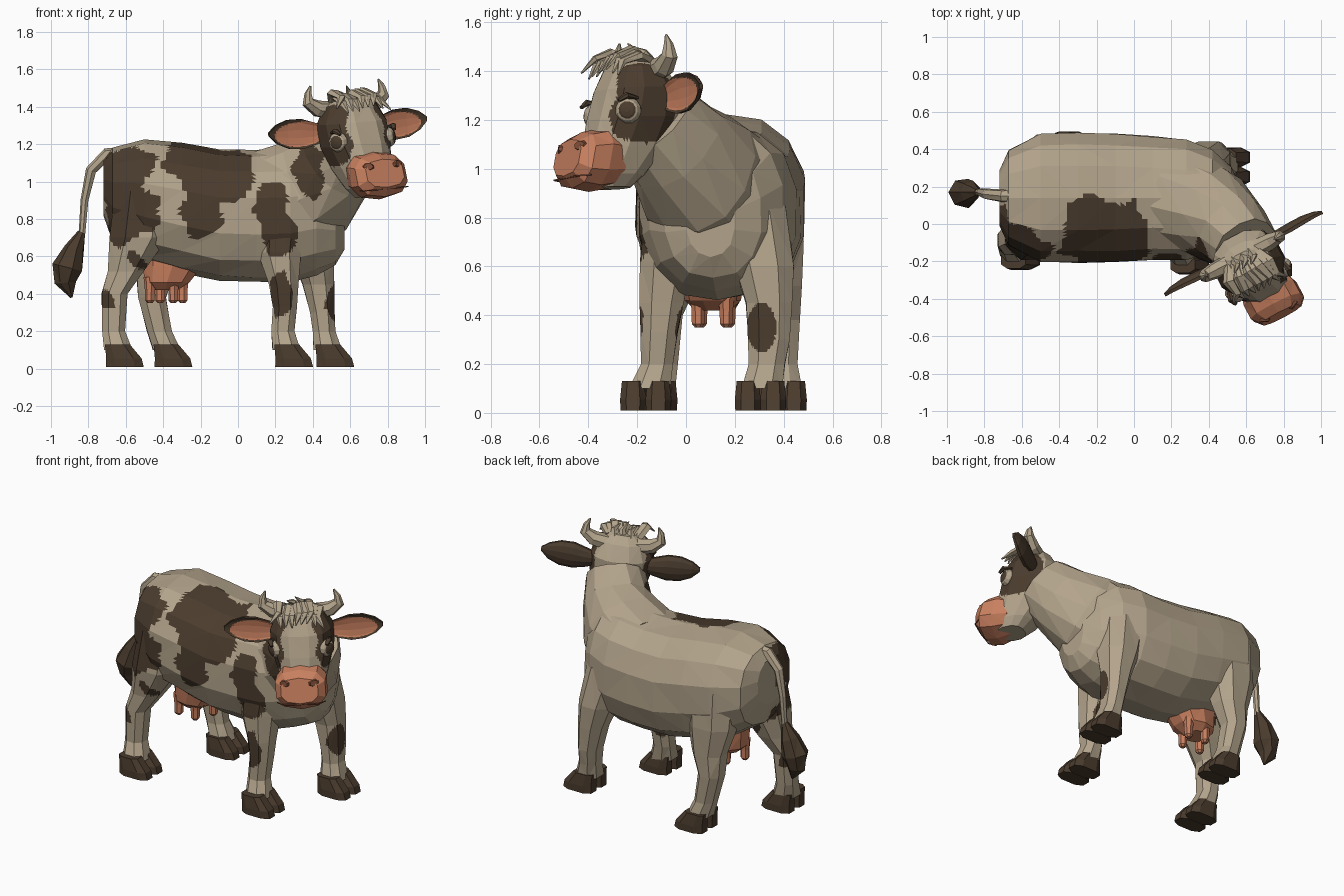
import bpy, bmesh, math, random
from mathutils import Vector as V

random.seed(4)


def material(name, rgb):
    m = bpy.data.materials.new(name)
    m.diffuse_color = (*rgb, 1)
    return m


CREAM, BROWN, PINK, ROSE = range(4)
MATS = [material("cream_hide", (0.45, 0.37, 0.26)), material("dark_brown_hide", (0.07, 0.045, 0.027)),
        material("pink_skin", (0.58, 0.215, 0.115)), material("nostril_rose", (0.22, 0.075, 0.04))]


def ring(c, a, b, n=10, p=2.0, jit=0.0):
    """Superellipse of n points around c spanned by half axes a and b."""
    c, a, b = V(c), V(a), V(b)
    pts = []
    for i in range(n):
        t = math.tau * (i + 0.5) / n
        co, si = math.cos(t), math.sin(t)
        k = 1 + random.uniform(-jit, jit)
        pts.append(c + a * math.copysign(abs(co) ** (2 / p), co) * k
                   + b * math.copysign(abs(si) ** (2 / p), si) * k)
    return pts


def loft(name, rings, mat=CREAM, paint=None, cuts=0, xf=None):
    """Skin rings, cap the ends, colour the faces by rule, then place with xf."""
    bm = bmesh.new()
    rows = [[bm.verts.new(p) for p in r] for r in rings]
    for r0, r1 in zip(rows, rows[1:]):
        for i in range(len(r0)):
            j = (i + 1) % len(r0)
            bm.faces.new((r0[i], r0[j], r1[j], r1[i]))
    bm.faces.new(rows[0][::-1])
    bm.faces.new(rows[-1])
    bmesh.ops.triangulate(bm, faces=bm.faces[:])
    if cuts:
        bmesh.ops.subdivide_edges(bm, edges=bm.edges[:], cuts=cuts, use_grid_fill=True)
    bmesh.ops.recalc_face_normals(bm, faces=bm.faces[:])
    for f in bm.faces:
        f.material_index = paint(f.calc_center_median(), f.normal) if paint else mat
    if xf:
        for v in bm.verts:
            v.co = xf(v.co)
        bmesh.ops.recalc_face_normals(bm, faces=bm.faces[:])
    me = bpy.data.meshes.new(name)
    bm.to_mesh(me)
    bm.free()
    for m in MATS:
        me.materials.append(m)
    ob = bpy.data.objects.new(name, me)
    bpy.context.collection.objects.link(ob)
    return ob


def tube(name, path, up=(0, 0, 1), n=8, p=2.0, jit=0.0, **kw):
    """Loft along (point, half width, half height) entries."""
    pts = [V(q[0]) for q in path]
    rings = []
    for i, (c, w, h) in enumerate(path):
        t = (pts[min(i + 1, len(pts) - 1)] - pts[max(i - 1, 0)]).normalized()
        side = t.cross(V(up)).normalized()
        rings.append(ring(c, side * w, side.cross(t) * h, n, p, jit))
    return loft(name, rings, **kw)


# Hide pattern: blobs (x, z, radius x, radius z) on the near side
BLOBS = [(-.64, 1.02, .13, .16), (-.55, .85, .14, .12), (-.61, .76, .10, .10), (-.53, 1.1, .10, .07),
         (-.12, 1.04, .21, .16), (-.19, .83, .11, .13), (-.30, 1.12, .10, .10), (-.16, 1.2, .17, .10),
         (.18, .85, .09, .16), (.23, .70, .09, .10), (.38, 1.06, .08, .15),
         (.23, .40, .06, .12), (-.71, .37, .045, .05), (-.55, .57, .045, .045)]


def hide(c, n):
    x, y, z = c
    if ((y - .31) / .06) ** 2 + ((z - .35) / .1) ** 2 < 1 and x > .46:
        return BROWN
    wx = x + .012 * math.sin(31 * z) + .008 * math.sin(53 * z + 1)
    wz = z + .012 * math.sin(29 * x + 2) + .008 * math.sin(47 * x)
    near = y < .13 + .03 * math.sin(20 * x)
    return BROWN if near and any(((wx - a) / r) ** 2 + ((wz - b) / s) ** 2 < 1
                                 for a, b, r, s in BLOBS) else CREAM


# Barrel of the body: x, centre y, centre z, half width, half height
BODY = [(-.72, .14, .97, .15, .15), (-.67, .14, .93, .26, .25), (-.5, .14, .90, .35, .33),
        (-.3, .14, .86, .355, .35), (-.1, .14, .82, .35, .355), (.1, .14, .815, .335, .355),
        (.28, .13, .82, .33, .36), (.42, .12, .84, .28, .34), (.52, .11, .81, .2, .26), (.57, .10, .79, .1, .15)]
loft("body", [ring((x, y, z), (0, w, 0), (0, 0, h), 14, 2.3, .015) for x, y, z, w, h in BODY],
     paint=hide, cuts=6)

# Neck turning towards the near side
tube("neck", [((.22, .13, .88), .29, .31), ((.42, .05, .98), .25, .28), ((.53, -.04, 1.09), .205, .225),
              ((.60, -.13, 1.2), .18, .19)], n=12, p=2.2, jit=.015, paint=hide, cuts=7)

# Legs (x, y, z, rx, ry) and hoof centres
LEGS = {
    "near_front": ([(.24, -.03, .88, .15, .14), (.22, -.08, .62, .125, .115), (.245, -.1, .45, .085, .095),
                    (.25, -.11, .33, .07, .08), (.24, -.12, .2, .065, .07), (.26, -.15, .1, .08, .09)], (.30, -.165)),
    "far_front": ([(.34, .28, .85, .15, .14), (.40, .32, .6, .12, .13), (.43, .34, .45, .09, .10),
                   (.45, .34, .3, .07, .09), (.46, .33, .2, .065, .08), (.48, .31, .1, .08, .09)], (.52, .305)),
    "near_back": ([(-.5, .0, .95, .17, .18), (-.53, -.04, .7, .165, .16), (-.6, -.06, .52, .10, .11),
                   (-.66, -.09, .4, .075, .08), (-.665, -.1, .2, .065, .07), (-.64, -.13, .1, .08, .09)], (-.605, -.14)),
    "far_back": ([(-.45, .31, .95, .17, .17), (-.45, .36, .7, .16, .13), (-.44, .38, .52, .11, .10),
                  (-.46, .39, .38, .08, .08), (-.42, .39, .2, .07, .07), (-.38, .39, .1, .08, .09)], (-.345, .39)),
}
for name, (secs, (hx, hy)) in LEGS.items():
    loft(name + "_leg", [ring((x, y, z), (rx, 0, 0), (0, ry, 0), 8, 2.3, .03) for x, y, z, rx, ry in secs],
         paint=hide, cuts=7)
    for s in (-1, 1):
        loft(name + "_hoof_toe", [ring((hx + dx, hy + s * .052, z), (rx, 0, 0), (0, ry, 0), 8, 2.8)
                                  for dx, z, rx, ry in ((0, .01, .107, .054), (-.005, .055, .10, .056),
                                                        (-.04, .13, .07, .048))], BROWN)

# Udder and teats
loft("udder", [ring((x, .11, z), (rx, 0, 0), (0, ry, 0), 10, 2.3)
               for x, z, rx, ry in ((-.33, .66, .2, .14), (-.35, .55, .165, .13), (-.38, .46, .125, .115),
                                    (-.39, .42, .07, .07))], PINK)
for x, y in ((-.47, .06), (-.415, .175), (-.345, .05), (-.295, .165)):
    loft("teat", [ring((x, y, z), (r, 0, 0), (0, r, 0), 7)
                  for z, r in ((.49, .035), (.42, .028), (.365, .027), (.35, .014))], PINK)

# Tail and its tuft
tube("tail", [((-.58, .15, 1.15), .04, .04), ((-.70, .15, 1.145), .035, .035), ((-.785, .16, 1.06), .03, .03),
              ((-.82, .17, .9), .022, .022), ((-.835, .17, .7), .018, .018)], up=(0, 1, 0), n=7)
tube("tail_tuft", [((-.835, .17, .73), .02, .02), ((-.875, .17, .64), .06, .06), ((-.905, .17, .54), .085, .08),
                   ((-.92, .17, .46), .055, .05), ((-.89, .17, .38), .006, .006)],
     up=(0, 1, 0), n=7, jit=.12, mat=BROWN)


# Head space: r = sideways, f = towards the nose, u = height; slightly rolled
def head(p):
    r, f, u = p
    rr = r - .02 - .1 * (u - 1.15)
    return V((.62 + .885 * rr + .465 * f, -.15 + .465 * rr - .885 * f, u + .09 * r))


def face(c, n):
    r, f, u = c
    w = .012 * math.sin(40 * u) + .01 * math.sin(35 * f)
    return BROWN if abs(r) > .098 + w and ((f - .1) / .17) ** 2 + ((u - 1.255) / .165) ** 2 < 1 + 4 * w else CREAM


SKULL = [(.92, .10, .27, .08), (.97, .04, .285, .115), (1.08, -.07, .285, .15), (1.2, -.12, .25, .185),
         (1.32, -.12, .21, .188), (1.41, -.07, .16, .145), (1.455, -.02, .10, .08)]
loft("head", [ring((0, (a + b) / 2, u), (w, 0, 0), (0, (b - a) / 2, 0), 12, 2.4, .015) for u, a, b, w in SKULL],
     paint=face, cuts=6, xf=head)

# Muzzle with nostrils and mouth line
MUZZLE = [(.16, 1.035, .125, .115), (.25, 1.035, .155, .13), (.33, 1.035, .155, .115), (.375, 1.045, .115, .075)]
loft("muzzle", [ring((0, f, u), (w, 0, 0), (0, -.25 * h, h), 10, 2.6) for f, u, w, h in MUZZLE], PINK, xf=head)
tube("mouth", [((r, f, .962), .004, .004) for r, f in
               ((-.145, .345), (-.11, .382), (0, .388), (.11, .382), (.145, .345))], n=4, mat=ROSE, xf=head)

for s in (-1, 1):
    tube("nostril", [((s * .085, .35, 1.085), .034, .024), ((s * .092, .366, 1.088), .026, .018)], mat=ROSE, xf=head)

    # Eye: pale ball with a dark pupil
    c, d = V((s * .148, .16, 1.225)), V((s * .8, .6, 0))
    tube("eye", [(c + d * t, r, r) for t, r in ((-.04, .05), (.01, .054), (.028, .044), (.038, .028), (.042, .01))],
         n=12, cuts=1, xf=head, paint=lambda q, n, c=c, d=d: BROWN if (q - c).dot(d) > .033 else CREAM)
    tube("brow", [(c + d * .02 + V((0, -.045, .05)), .012, .008), (c + d * .035 + V((0, 0, .06)), .018, .014),
                  (c + d * .02 + V((0, .04, .04)), .01, .008)], n=6, mat=BROWN, xf=head)

    # Ear: cupped leaf, pink inside
    rings = []
    for r, f, u, h, th in ((.13, .0, 1.275, .035, .03), (.2, .0, 1.275, .06, .04), (.28, .0, 1.28, .083, .045),
                           (.36, -.005, 1.285, .08, .04), (.43, -.01, 1.29, .052, .025), (.475, -.01, 1.295, .012, .008)):
        pts = ring((s * r, f, u), (0, th, 0), (0, 0, h), 12)
        for p in pts:
            if p.y > f:
                p.y = f + .012 - (p.y - f) * .45
        rings.append(pts)
    loft("ear", rings, cuts=3, xf=head, paint=lambda q, n: PINK if n.y > .2 and
         ((abs(q.x) - .29) / .15) ** 2 + ((q.z - 1.28) / .066) ** 2 < 1 else BROWN)

    # Horn
    tube("horn", [((s * .09, .0, 1.39), .05, .05), ((s * .175, .0, 1.405), .045, .045),
                  ((s * .228, .0, 1.445), .034, .034), ((s * .222, .0, 1.49), .02, .02),
                  ((s * .205, .0, 1.53), .005, .005)], up=(0, 1, 0), n=7, xf=head)

# Forelock: curled locks over the brow
for i in range(9):
    r = -.12 + .03 * i
    k = random.uniform(-.02, .03)
    tube("forelock", [((r * .7, .02, 1.43), .03, .025), ((r, .09, 1.465 + k), .034, .02),
                      ((r * 1.1 + k, .165, 1.44 + k), .024, .014),
                      ((r * 1.2 - k, .205, 1.385 + k), .004, .004)], n=5, xf=head)
for r, k in ((-.05, .01), (.0, .035), (.05, .015)):
    tube("crown_lock", [((r, .0, 1.43), .03, .03), ((r + .01, .03, 1.47), .018, .018),
                        ((r - .02, .06, 1.48 + k), .003, .003)], up=(1, 0, 0), n=5, xf=head)
